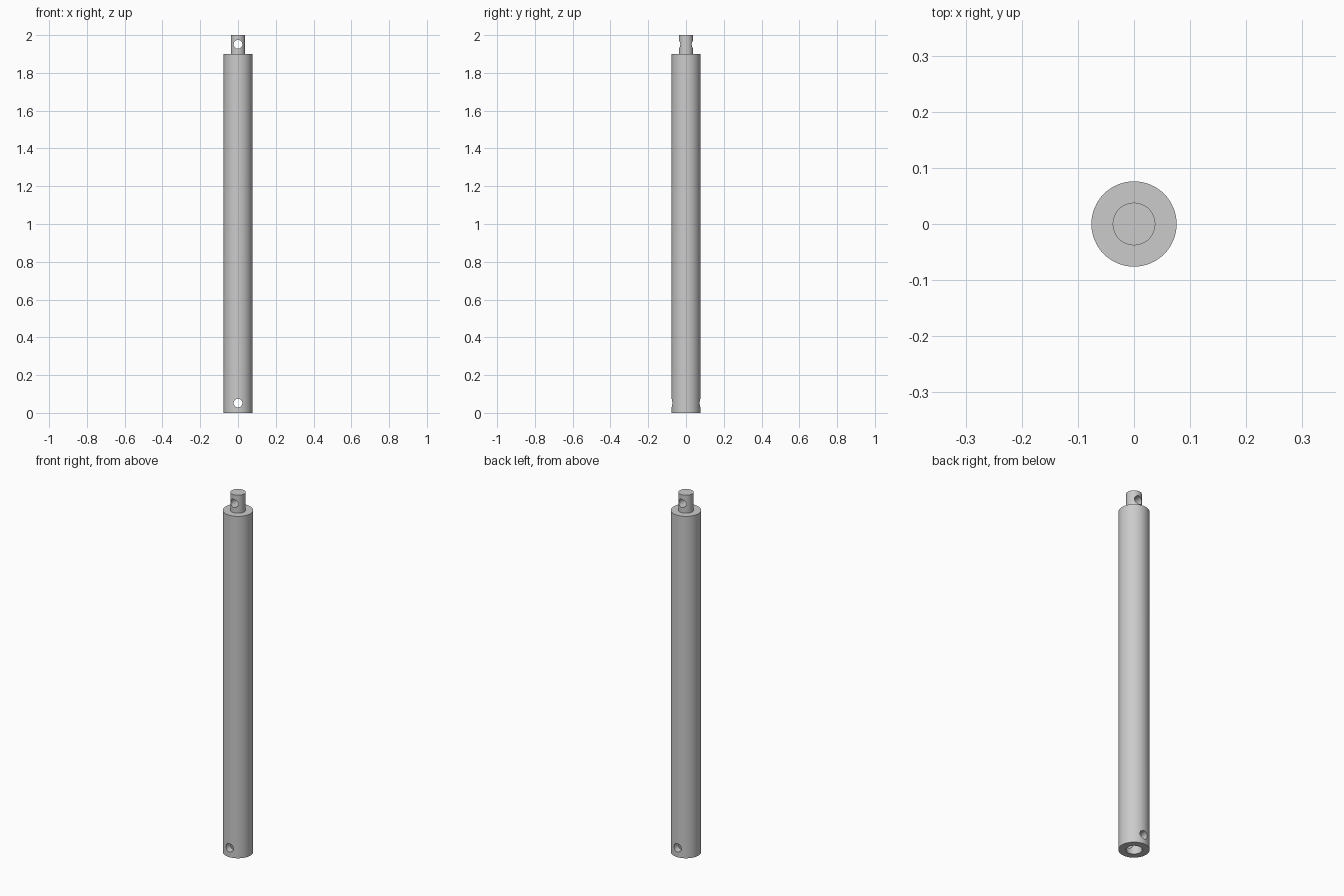
import bpy, math

if "Cube" in bpy.data.objects:
    bpy.data.objects.remove(bpy.data.objects["Cube"])

ROD_R, PIN_R, SHOULDER, TOP = 0.076, 0.038, 1.9, 2.0
HOLE_R, BORE_R, BORE_DEPTH = 0.023, 0.04, 0.1

metal = bpy.data.materials.new("grey_metal")
metal.diffuse_color = (0.6, 0.6, 0.6, 1)
metal.use_nodes = True
metal.node_tree.nodes["Principled BSDF"].inputs["Base Color"].default_value = metal.diffuse_color


def lathe(name, profile, sides=64):
    """Spin a closed (radius, z) profile around z; radius 0 makes a pole."""
    verts, rings, faces = [], [], []
    for r, z in profile:
        n = 1 if r == 0 else sides
        rings.append([len(verts) + i for i in range(n)])
        verts += [(r * math.cos(2 * math.pi * i / sides),
                   r * math.sin(2 * math.pi * i / sides), z) for i in range(n)]
    for a, b in zip(rings, rings[1:]):
        for i in range(sides):
            j = (i + 1) % sides
            if len(a) == 1:
                faces.append((a[0], b[j], b[i]))
            elif len(b) == 1:
                faces.append((a[i], a[j], b[0]))
            else:
                faces.append((a[i], a[j], b[j], b[i]))
    mesh = bpy.data.meshes.new(name)
    mesh.from_pydata(verts, [], faces)
    ob = bpy.data.objects.new(name, mesh)
    bpy.context.collection.objects.link(ob)
    return ob


# Rod with a socket in the bottom and a narrower pin on top
rod = lathe("pole_section", [
    (0, BORE_DEPTH), (BORE_R, BORE_DEPTH), (BORE_R, 0), (ROD_R, 0),
    (ROD_R, SHOULDER), (PIN_R, SHOULDER), (PIN_R, TOP), (0, TOP)])
rod.data.materials.append(metal)

# Cross holes through the socket and the pin
for z in (0.052, 1.951):
    bpy.ops.mesh.primitive_cylinder_add(
        vertices=32, radius=HOLE_R, depth=0.4, location=(0, 0, z),
        rotation=(math.pi / 2, 0, 0))
    cutter = bpy.context.object
    cutter.name = "hole_cutter"
    cutter.hide_render = True
    cutter.data.materials.append(metal)
    mod = rod.modifiers.new("cross_hole", 'BOOLEAN')
    mod.operation, mod.solver, mod.object = 'DIFFERENCE', 'EXACT', cutter
    bpy.ops.object.select_all(action='DESELECT')
    rod.select_set(True)
    bpy.context.view_layer.objects.active = rod
    bpy.ops.object.modifier_apply(modifier=mod.name)
    bpy.data.objects.remove(cutter)

bpy.ops.object.shade_smooth_by_angle(angle=math.radians(30))
